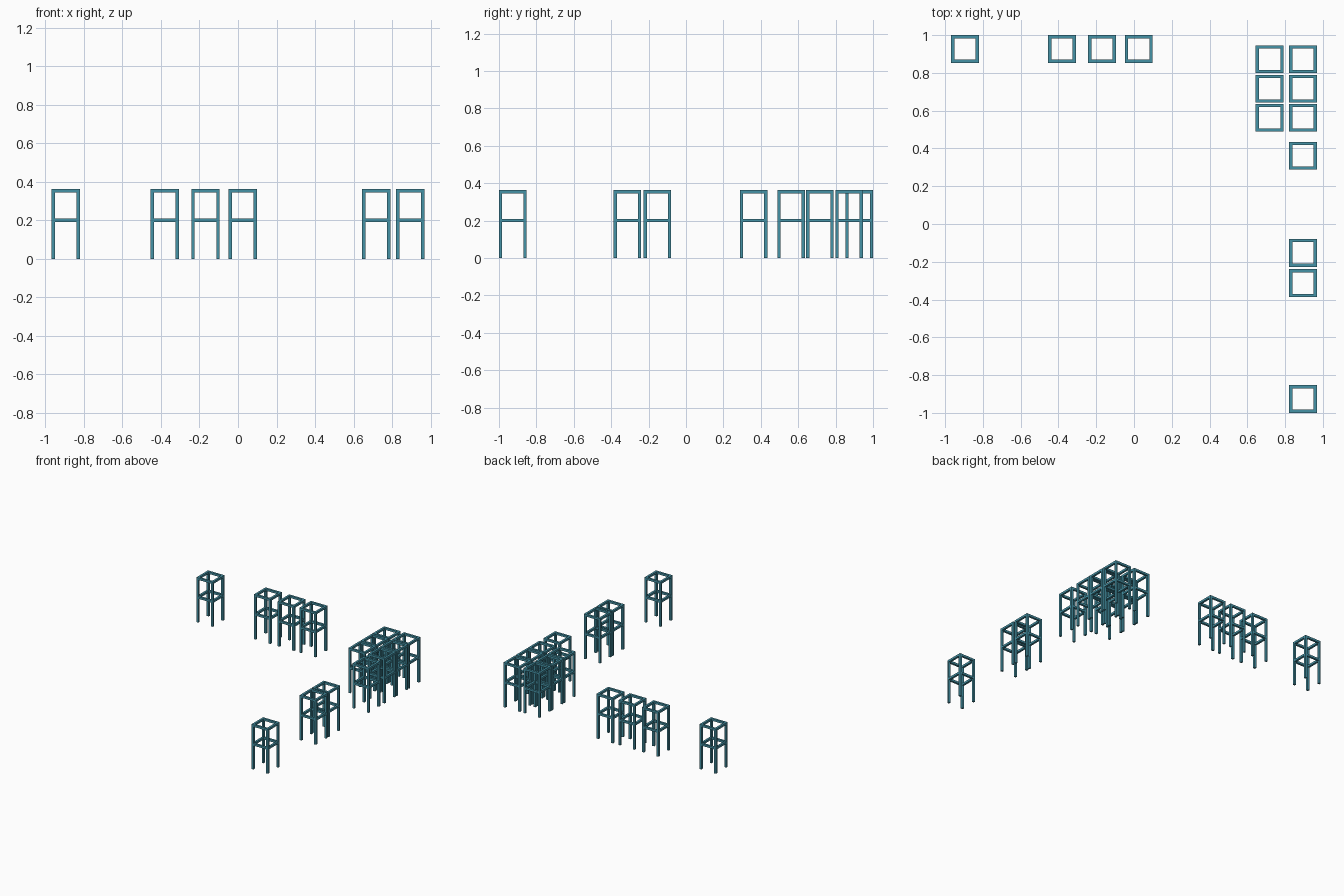
import bpy, bmesh
from mathutils import Matrix

if "Cube" in bpy.data.objects:
    bpy.data.objects.remove(bpy.data.objects["Cube"])

W, H, T, MID = 0.147, 0.362, 0.017, 0.201   # width, height, bar thickness, mid rail height

teal = bpy.data.materials.new("teal")
teal.diffuse_color = (0.06, 0.29, 0.38, 1)
teal.use_nodes = True
teal.node_tree.nodes["Principled BSDF"].inputs["Base Color"].default_value = teal.diffuse_color


def bar(bm, centre, size):
    m = Matrix.Translation(centre) @ Matrix.Diagonal((*size, 1))
    bmesh.ops.create_cube(bm, size=1, matrix=m)


# One open frame stand: four legs plus a middle and a top ring of rails
bm = bmesh.new()
o = (W - T) / 2
inner = W - 2 * T
for sx in (-1, 1):
    for sy in (-1, 1):
        bar(bm, (sx * o, sy * o, H / 2), (T, T, H))
for z in (MID, H - T / 2):
    for s in (-1, 1):
        bar(bm, (0, s * o, z), (inner, T, T))
        bar(bm, (s * o, 0, z), (T, inner, T))
mesh = bpy.data.meshes.new("frame_stand")
bm.to_mesh(mesh)
bm.free()
mesh.materials.append(teal)

# Stands along the back edge, the right edge and a short second column
back = [(x, 0.9265) for x in (-0.895, -0.381, -0.169, 0.025)]
right = [(0.895, y) for y in (0.872, 0.716, 0.562, 0.361, -0.153, -0.313, -0.9265)]
second = [(0.718, y) for y in (0.872, 0.716, 0.562)]
for i, (x, y) in enumerate(back + right + second):
    ob = bpy.data.objects.new(f"frame_stand_{i + 1}", mesh)
    ob.location = (x, y, 0)
    bpy.context.collection.objects.link(ob)
